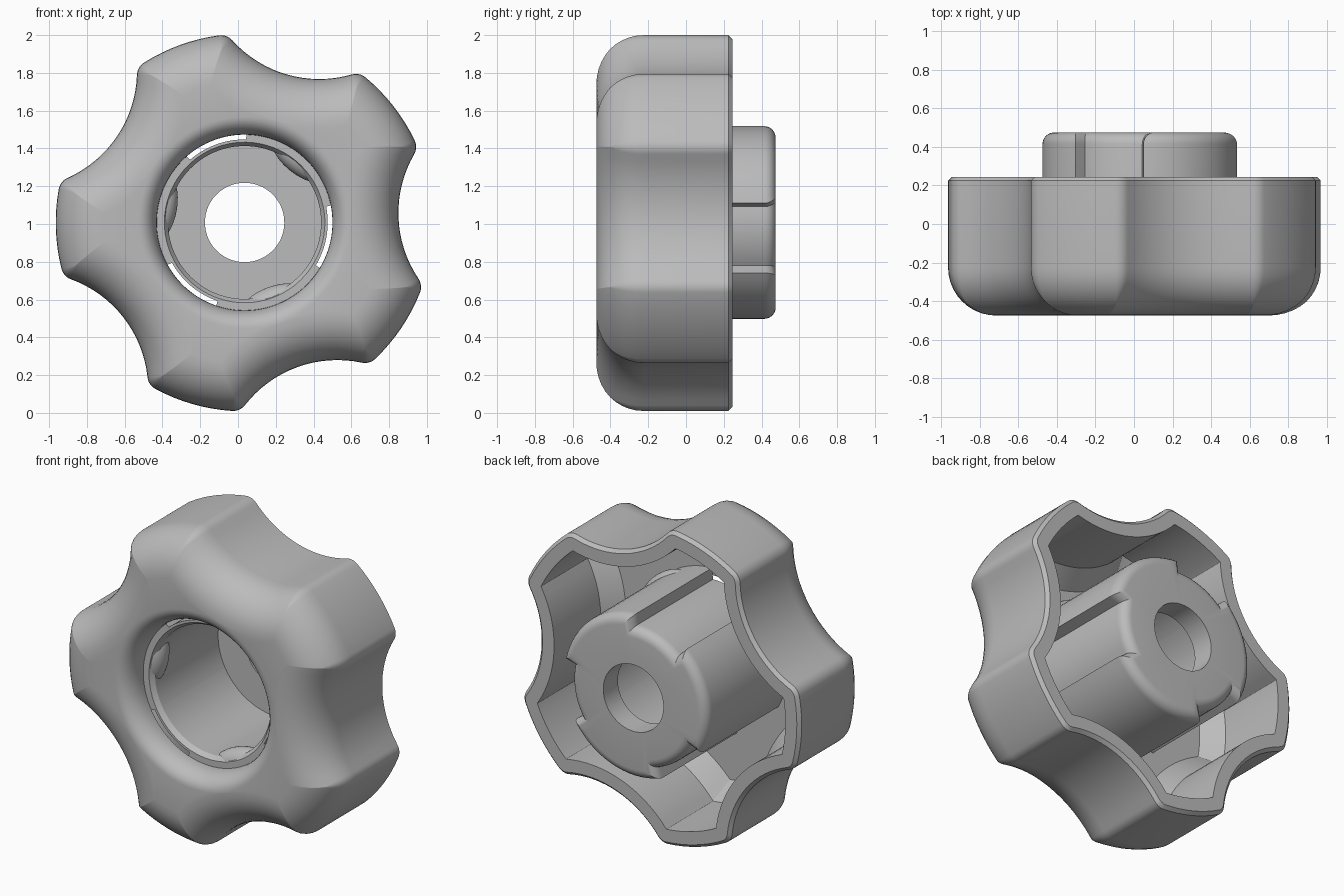
import bpy, bmesh
from math import sin, cos, pi, radians, acos, atan2, hypot

if "Cube" in bpy.data.objects:
    bpy.data.objects.remove(bpy.data.objects["Cube"])

CX, CZ = 0.035, 1.008          # knob axis
LOBE_ANGLE = radians(38)       # direction of one grip lobe
RECESS_ANGLE = radians(-10)    # direction of one hub recess

grey = bpy.data.materials.new("satin_grey")
grey.use_nodes = True
COLOUR = (0.5, 0.5, 0.5, 1)
grey.diffuse_color = COLOUR
grey.node_tree.nodes["Principled BSDF"].inputs["Base Color"].default_value = COLOUR


def finish(obj, angle=30):
    obj.data.materials.append(grey)
    bpy.ops.object.select_all(action='DESELECT')
    obj.select_set(True)
    bpy.context.view_layer.objects.active = obj
    bpy.ops.object.shade_smooth_by_angle(angle=radians(angle))


def loft(name, loops):
    """Skin a closed chain of loops; each loop is (points, y)."""
    bm = bmesh.new()
    rings = [[bm.verts.new((CX + x, y, CZ + z)) for x, z in pts] for pts, y in loops]
    n = len(rings[0])
    for a, b in zip(rings, rings[1:] + rings[:1]):
        for i in range(n):
            j = (i + 1) % n
            bm.faces.new((a[i], a[j], b[j], b[i]))
    bmesh.ops.recalc_face_normals(bm, faces=bm.faces)
    mesh = bpy.data.meshes.new(name)
    bm.to_mesh(mesh)
    bm.free()
    obj = bpy.data.objects.new(name, mesh)
    bpy.context.collection.objects.link(obj)
    finish(obj)
    return obj


def polar(r, a):
    return (r * cos(a), r * sin(a))


def circle_like(pts, r):
    """Circle sampled at the same directions as an outline."""
    return [polar(r, atan2(z, x)) for x, z in pts]


def grip_outline(d):
    """Five-lobed grip outline, moved inward by d."""
    tip, scoop, depth = 1.0 - d, 0.62 + d, 1.435
    f = max(0.08 - d, 0.003)
    rc, dist = tip - f, scoop + f
    a = acos((rc * rc + depth * depth - dist * dist) / (2 * rc * depth))
    end = pi / 5 - a
    cx, cy = polar(rc, end)
    vx, vy = polar(depth, pi / 5)
    toward = atan2(vy - cy, vx - cx)
    half = [polar(tip, end * i / 4) for i in range(4)]
    for i in range(7):
        x, y = polar(f, end + (toward - end) * i / 6)
        half.append((cx + x, cy + y))
    back, mid = toward + pi, pi / 5 + pi
    for i in range(1, 9):
        x, y = polar(scoop, back + (mid - back) * i / 8)
        half.append((vx + x, vy + y))
    lobe = [(x, -y) for x, y in half[:0:-1]] + half[:-1]
    pts = []
    for k in range(5):
        t = LOBE_ANGLE + k * 2 * pi / 5
        pts += [(x * cos(t) - y * sin(t), x * sin(t) + y * cos(t)) for x, y in lobe]
    return pts


def hub_outline(d):
    """Round hub outline with three shallow recesses, moved inward by d."""
    pts = []
    edge = radians(21) + d / 0.5
    for k in range(3):
        t = RECESS_ANGLE + k * 2 * pi / 3
        pts += [polar(0.44 - d, t + edge * (i / 5 - 1)) for i in range(11)]
        span = 2 * pi / 3 - 2 * edge
        pts += [polar(0.51 - d, t + edge + 0.01 + (span - 0.02) * i / 16) for i in range(17)]
    return pts


# Hollow grip shell with rounded front and round opening
base = grip_outline(0)
loops = [(circle_like(base, 0.465), -0.33)]
for i in range(9):
    t = pi / 2 * i / 8
    loops.append((circle_like(base, 0.56 - 0.095 * cos(t)), -0.345 - 0.13 * sin(t)))
for i in range(11):
    t = pi / 2 * i / 10
    loops.append((grip_outline(0.25 * (1 - sin(t))), -0.225 - 0.25 * cos(t)))
loops += [(base, 0.225), (grip_outline(0.02), 0.245), (grip_outline(0.1), 0.245),
          (grip_outline(0.1), -0.22), (grip_outline(0.2), -0.33)]
loft("grip_shell", loops)

# Cup-shaped hub with a bored, rounded back plate
base = hub_outline(0)
loops = [(circle_like(base, 0.21), 0.33), (circle_like(base, 0.21), 0.475)]
for i in range(7):
    t = pi / 2 * i / 6
    loops.append((hub_outline(0.06 * (1 - sin(t))), 0.415 + 0.06 * cos(t)))
loops += [(base, -0.33), (circle_like(base, 0.425), -0.33),
          (circle_like(base, 0.405), -0.30), (circle_like(base, 0.405), 0.33)]
loft("hub", loops)

# Lens-shaped pads joining the hub to the shell
for k in range(3):
    t = RECESS_ANGLE + pi / 3 + k * 2 * pi / 3
    x, z = polar(0.45, t)
    bpy.ops.mesh.primitive_uv_sphere_add(segments=32, ring_count=16, radius=1,
                                         location=(CX + x, -0.25, CZ + z),
                                         rotation=(0, -t, 0))
    pad = bpy.context.object
    pad.name = "hub_pad_%d" % (k + 1)
    pad.scale = (0.085, 0.08, 0.18)
    finish(pad)
